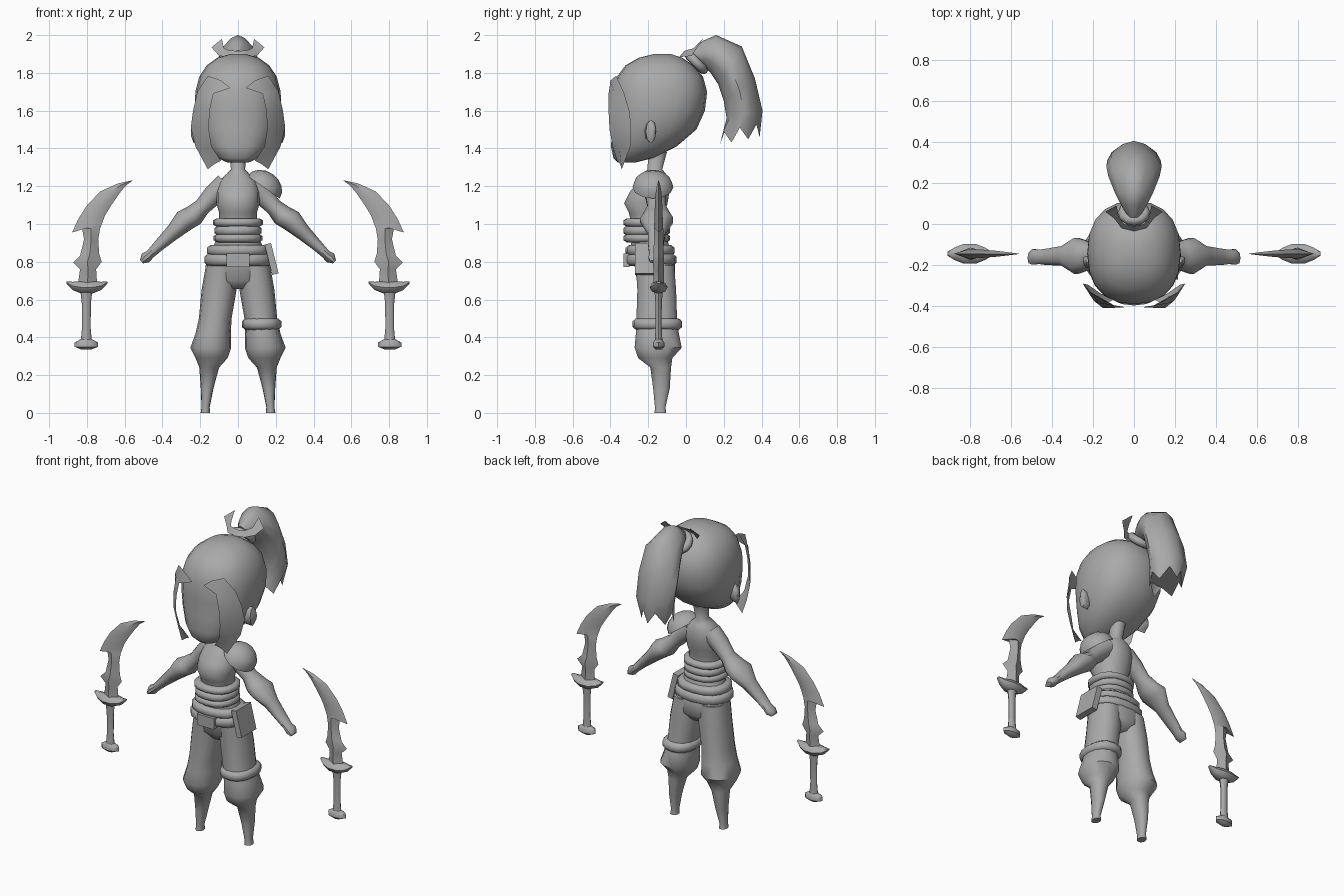
import bpy, bmesh, math
from mathutils import Vector, Matrix

grey = bpy.data.materials.new("plain grey")
grey.diffuse_color = (0.4, 0.4, 0.4, 1)


def finish(name, bm, mirror=False, angle=45, closed=True):
    if closed:
        bmesh.ops.recalc_face_normals(bm, faces=bm.faces)
    me = bpy.data.meshes.new(name)
    bm.to_mesh(me)
    bm.free()
    me.materials.append(grey)
    ob = bpy.data.objects.new(name, me)
    bpy.context.collection.objects.link(ob)
    bpy.ops.object.select_all(action='DESELECT')
    ob.select_set(True)
    bpy.context.view_layer.objects.active = ob
    bpy.ops.object.shade_smooth_by_angle(angle=math.radians(angle))
    if mirror:
        ob.modifiers.new("Mirror", 'MIRROR').use_clip = False
    return ob


def loft(name, rings, closed=True, **kw):
    """Skin a row of point rings; closed rings get end caps."""
    bm = bmesh.new()
    vs = [[bm.verts.new(p) for p in r] for r in rings]
    n = len(vs[0])
    for a, b in zip(vs, vs[1:]):
        for i in range(n if closed else n - 1):
            j = (i + 1) % n
            bm.faces.new((a[i], a[j], b[j], b[i]))
    if closed:
        bm.faces.new(vs[0])
        bm.faces.new(vs[-1])
    bmesh.ops.remove_doubles(bm, verts=bm.verts, dist=1e-5)
    return finish(name, bm, closed=closed, **kw)


def oval(c, u, v, n=12, power=2.0):
    """Superellipse ring around c with half axes u and v."""
    c, u, v = Vector(c), Vector(u), Vector(v)
    out = []
    for i in range(n):
        t = 2 * math.pi * i / n
        cs, sn = math.cos(t), math.sin(t)
        out.append(c + u * math.copysign(abs(cs) ** (2 / power), cs)
                   + v * math.copysign(abs(sn) ** (2 / power), sn))
    return out


def flat(z, x0, x1, y0, y1, n=12, power=2.0):
    """Horizontal ring filling a box in x and y."""
    return oval(((x0 + x1) / 2, (y0 + y1) / 2, z), ((x1 - x0) / 2, 0, 0),
                (0, (y1 - y0) / 2, 0), n, power)


def band(name, z, h, x0, x1, y0, y1):
    """Rounded cloth roll."""
    d = 0.018
    loft(name, [flat(z + k * h, x0 + e, x1 - e, y0 + e, y1 - e, 16, 2.3)
                for k, e in ((-1, d), (-.5, 0), (.5, 0), (1, d))], angle=60)


def box(name, c, size, rot=(0, 0, 0)):
    bm = bmesh.new()
    bmesh.ops.create_cube(bm, size=1)
    for v in bm.verts:
        v.co = Vector([a * b for a, b in zip(v.co, size)])
    for ang, ax in zip(rot, 'XYZ'):
        bmesh.ops.rotate(bm, verts=bm.verts, matrix=Matrix.Rotation(ang, 3, ax))
    bmesh.ops.translate(bm, verts=bm.verts, vec=c)
    return finish(name, bm, angle=30)


# head: half width, front and back by height
loft("head", [flat(z, -w, w, f, b, 20, 2.35) for z, w, f, b in (
    (1.325, .055, -.36, -.27), (1.35, .11, -.385, -.17), (1.41, .165, -.397, -.05),
    (1.5, .208, -.392, .055), (1.6, .228, -.39, .10), (1.7, .226, -.39, .112),
    (1.78, .205, -.365, .09), (1.84, .165, -.32, .04), (1.88, .11, -.25, -.02),
    (1.9, .04, -.17, -.08))], angle=70)
# ears
loft("ear", [oval((x, -.185 + dy, 1.49), (0, r, 0), (0, 0, r * 2.2), 8) for x, r, dy in
             ((.19, .025, -.01), (.235, .028, 0), (.248, .012, .01))], mirror=True)
# face-framing hair locks, inner to outer edge
loft("hair_lock", [
    [(.04, -.405, 1.72), (.09, -.4, 1.76), (.16, -.37, 1.785)],
    [(.13, -.41, 1.69), (.17, -.385, 1.71), (.215, -.33, 1.70)],
    [(.15, -.41, 1.60), (.195, -.375, 1.6), (.238, -.30, 1.6)],
    [(.155, -.405, 1.5), (.205, -.36, 1.5), (.25, -.29, 1.51)],
    [(.14, -.388, 1.41), (.185, -.355, 1.41), (.225, -.295, 1.41)],
    [(.09, -.365, 1.335), (.12, -.35, 1.32), (.16, -.34, 1.29)]],
    closed=False, mirror=True)

# ponytail: outer and inner spine points plus half width, ragged end
tail = []
for yo, zo, yi, zi, w in ((.03, 1.92, .05, 1.86, .03), (.09, 1.97, .10, 1.83, .065),
                          (.16, 2.0, .13, 1.80, .09), (.295, 1.94, .17, 1.74, .125),
                          (.365, 1.77, .2, 1.65, .135), (.405, 1.6, .215, 1.56, .13),
                          (.39, 1.46, .18, 1.42, .10)):
    o, i = Vector((0, yo, zo)), Vector((0, yi, zi))
    tail.append(oval((o + i) / 2, (o - i) / 2, (w, 0, 0), 12, 1.6))
for k, p in enumerate(tail[-1]):
    p.z += .07 * (k % 2)
loft("ponytail", tail, angle=50)

# hair tie roll and its two ribbon ends
ring = []
for k in range(13):
    t = 2 * math.pi * k / 12
    d = Vector((math.cos(t), .7 * math.sin(t), -.7 * math.sin(t)))
    ring.append(oval(Vector((0, .055, 1.855)) + d * .055, d * .024, (0, .017, .017), 8))
bm = bmesh.new()
rows = [[bm.verts.new(p) for p in r] for r in ring[:-1]]
for k in range(12):
    for j in range(8):
        a, b = rows[k], rows[(k + 1) % 12]
        bm.faces.new((a[j], a[(j + 1) % 8], b[(j + 1) % 8], b[j]))
finish("hair_tie", bm, angle=60)
loft("tie_ribbon", [[(0, -.035, 1.885), (0, -.01, 1.915)],
                    [(.06, -.02, 1.885), (.05, 0, 1.92)],
                    [(.10, .03, 1.89), (.075, .04, 1.93)],
                    [(.14, .06, 1.935), (.085, .09, 1.98)]],
     closed=False, mirror=True)

# neck, chest, waist and hips
loft("torso", [flat(z, -w, w, f, b, 14, 2.2) for z, w, f, b in (
    (1.38, .042, -.2, -.1), (1.29, .038, -.205, -.125), (1.265, .06, -.225, -.105),
    (1.23, .10, -.25, -.09), (1.17, .115, -.30, -.085), (1.11, .115, -.33, -.095),
    (1.06, .10, -.305, -.11), (1.0, .10, -.29, -.115), (.93, .11, -.29, -.10),
    (.86, .14, -.295, -.08), (.78, .172, -.275, -.055), (.70, .165, -.262, -.055),
    (.655, .06, -.225, -.09))], angle=60)

# waist wraps and hip belt
for k, (z, h, w) in enumerate(((1.008, .022, .132), (.965, .026, .125), (.925, .022, .13))):
    band("waist_wrap_%d" % (k + 1), z, h, -w, w, -.332, -.085)
band("belt_upper", .86, .028, -.165, .165, -.32, -.06)
band("belt_lower", .81, .032, -.178, .178, -.32, -.05)
box("buckle", (0, -.315, .808), (.12, .03, .07))
box("hip_pouch", (.178, -.195, .815), (.035, .15, .165), (0, math.radians(-14), 0))

# baggy trousers running into slim calves
loft("leg", [flat(z, i, o, f, b, 14, 2.2) for z, i, o, f, b in (
    (.78, .005, .17, -.268, -.06), (.65, .008, .193, -.26, -.05),
    (.5, .034, .207, -.265, -.045), (.42, .038, .225, -.268, -.035),
    (.345, .036, .252, -.275, -.02), (.29, .055, .225, -.255, -.07),
    (.24, .10, .205, -.19, -.078), (.13, .13, .197, -.175, -.085),
    (.03, .15, .193, -.165, -.108), (0, .148, .198, -.167, -.104))],
    mirror=True, angle=50)
band("thigh_strap", .47, .03, .02, .23, -.283, -.02)

# arms: centre, in-plane and depth half sizes
d = Vector((.68, 0, .73))
loft("arm", [oval((x, y, z), d * r, (0, q, 0), 10) for x, y, z, r, q in (
    (.06, -.165, 1.21, .065, .06), (.13, -.16, 1.155, .055, .058),
    (.19, -.155, 1.09, .045, .05), (.235, -.155, 1.045, .058, .075),
    (.28, -.155, 1.02, .06, .092), (.345, -.155, .955, .042, .05),
    (.42, -.16, .885, .03, .042), (.465, -.16, .84, .024, .036),
    (.49, -.16, .82, .03, .04), (.51, -.165, .80, .012, .028))],
    mirror=True, angle=45)

# single shoulder guard, a tilted dome
bm = bmesh.new()
bmesh.ops.create_uvsphere(bm, u_segments=12, v_segments=8, radius=1)
bmesh.ops.delete(bm, geom=[v for v in bm.verts if v.co.z < -.05], context='VERTS')
bmesh.ops.transform(bm, verts=bm.verts, matrix=Matrix.Translation((.135, -.175, 1.195))
                    @ Matrix.Rotation(math.radians(35), 4, 'Y')
                    @ Matrix.Diagonal((.105, .108, .085, 1)))
finish("shoulder_guard", bm, closed=False, angle=60)

# pair of curved swords; blade rows hold outer and inner edge points
Y = -.145
blade = []
for xo, zo, xi, zi, t in (
        (.847, .684, .746, .684, .028), (.836, .76, .751, .76, .028),
        (.873, .796, .722, .80, .03), (.836, .833, .735, .843, .027),
        (.815, .918, .74, .918, .025), (.825, .976, .73, .976, .025),
        (.878, .955, .72, 1.003, .024), (.847, 1.024, .704, 1.045, .022),
        (.804, 1.093, .672, 1.098, .02), (.73, 1.172, .624, 1.167, .015),
        (.635, 1.215, .593, 1.204, .008), (.561, 1.231, .559, 1.229, .001)):
    xm, zm = (xo + xi) / 2, (zo + zi) / 2
    blade.append([(xo, Y, zo), (xm, Y - t, zm), (xi, Y, zi), (xm, Y + t, zm)])
loft("sword_blade", blade, mirror=True, angle=50)
loft("sword_guard", [oval((x, Y, z), (0, q, 0), (0, 0, h), 8) for x, z, h, q in (
    (.692, .69, .006, .01), (.725, .672, .022, .03), (.77, .665, .033, .048),
    (.83, .665, .033, .048), (.875, .672, .022, .03), (.908, .69, .006, .01))],
    mirror=True)
loft("sword_grip", [oval((.803, Y, z), (r, 0, 0), (0, r * .7, 0), 8) for z, r in
                    ((.65, .032), (.58, .024), (.45, .023), (.37, .03))], mirror=True)
loft("sword_pommel", [oval((.803, Y, z), (a, 0, 0), (0, b, 0), 8) for z, a, b in
                      ((.39, .03, .018), (.372, .062, .03), (.35, .062, .03),
                       (.335, .025, .015))], mirror=True)
